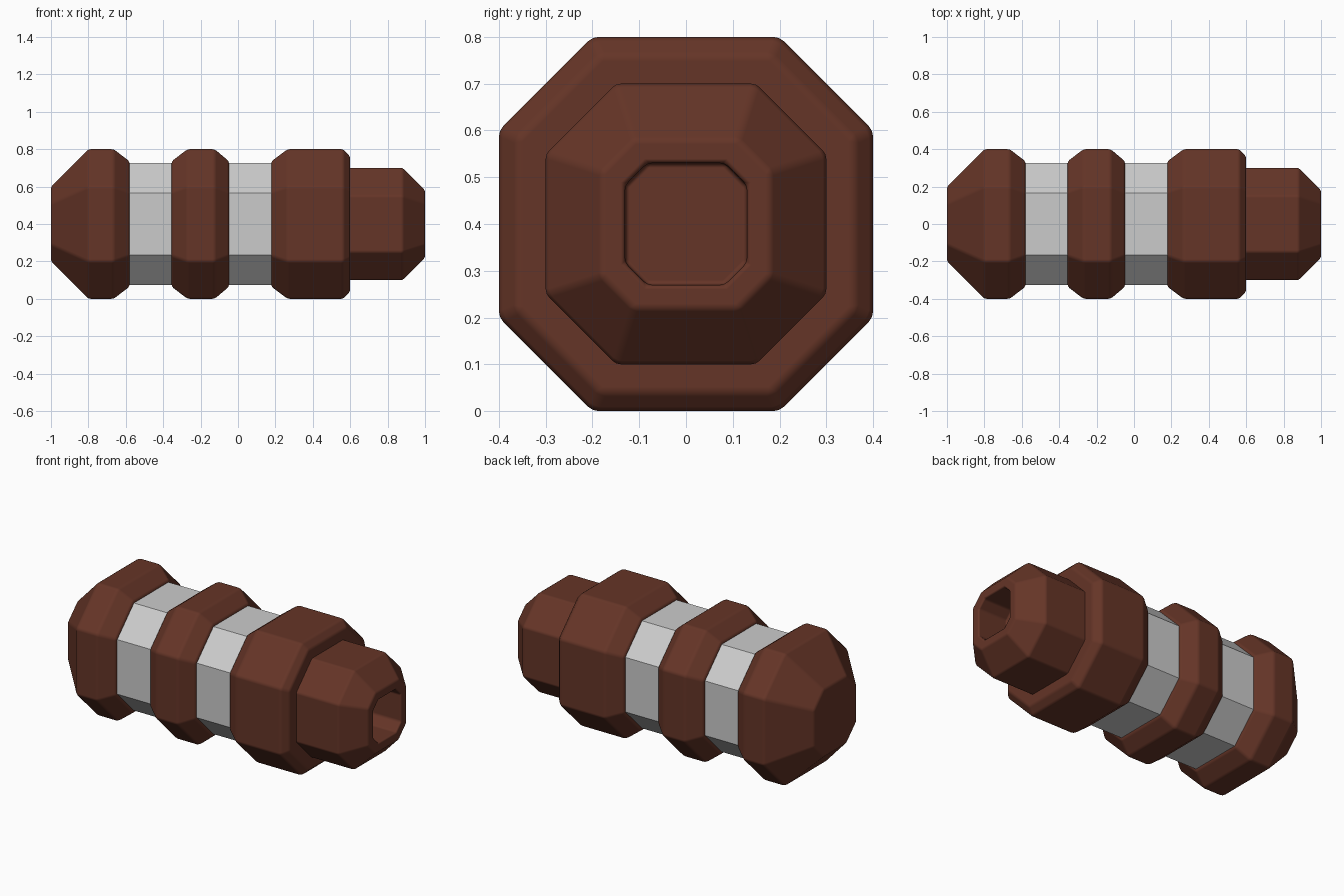
import bpy, bmesh, math

if "Cube" in bpy.data.objects:
    bpy.data.objects.remove(bpy.data.objects["Cube"])

AXIS_Z = 0.4


def ring_points(x, h, f):
    # octagon section: half width h, half flat length f
    pts = [(h, -f), (h, f), (f, h), (-f, h), (-h, f), (-h, -f), (-f, -h), (f, -h)]
    return [(x, y, z + AXIS_Z) for y, z in pts]


def loft(name, sections, mat=None, bevel=0.0):
    bm = bmesh.new()
    rings = [[bm.verts.new(p) for p in ring_points(*s)] for s in sections]
    for a, b in zip(rings, rings[1:]):
        for i in range(8):
            j = (i + 1) % 8
            bm.faces.new((a[i], a[j], b[j], b[i]))
    bm.faces.new(rings[0][::-1])
    bm.faces.new(rings[-1])
    bmesh.ops.recalc_face_normals(bm, faces=bm.faces)
    me = bpy.data.meshes.new(name)
    bm.to_mesh(me)
    bm.free()
    ob = bpy.data.objects.new(name, me)
    bpy.context.collection.objects.link(ob)
    if mat:
        me.materials.append(mat)
    if bevel:
        for p in me.polygons:
            p.use_smooth = True
        m = ob.modifiers.new("soft_edges", 'BEVEL')
        m.width = bevel
        m.segments = 2
        m.limit_method = 'ANGLE'
        m.angle_limit = math.radians(15)
        m.harden_normals = True
    return ob


brown = bpy.data.materials.new("brown")
brown.diffuse_color = (0.13, 0.035, 0.02, 1)
brown.use_nodes = True
brown.node_tree.nodes["Principled BSDF"].inputs["Base Color"].default_value = brown.diffuse_color

# grey core showing between the brown bands
loft("core", [(-0.65, 0.325, 0.165), (0.27, 0.325, 0.165)])

# tapered rear cap
loft("rear_cap", [(-1.0, 0.2, 0.11), (-0.8, 0.4, 0.2), (-0.665, 0.4, 0.2),
                  (-0.58, 0.335, 0.17)], brown, 0.012)

# middle band
loft("middle_band", [(-0.355, 0.335, 0.17), (-0.27, 0.4, 0.2), (-0.125, 0.4, 0.2),
                     (-0.048, 0.335, 0.17)], brown, 0.012)

# front collar
loft("front_collar", [(0.178, 0.335, 0.17), (0.265, 0.4, 0.2), (0.563, 0.4, 0.2),
                      (0.6, 0.36, 0.182)], brown, 0.012)

# nose with a recessed socket
loft("nose", [(0.55, 0.3, 0.15), (0.88, 0.3, 0.15), (1.0, 0.18, 0.112),
              (1.0, 0.13, 0.083), (0.8, 0.13, 0.083)], brown, 0.01)
